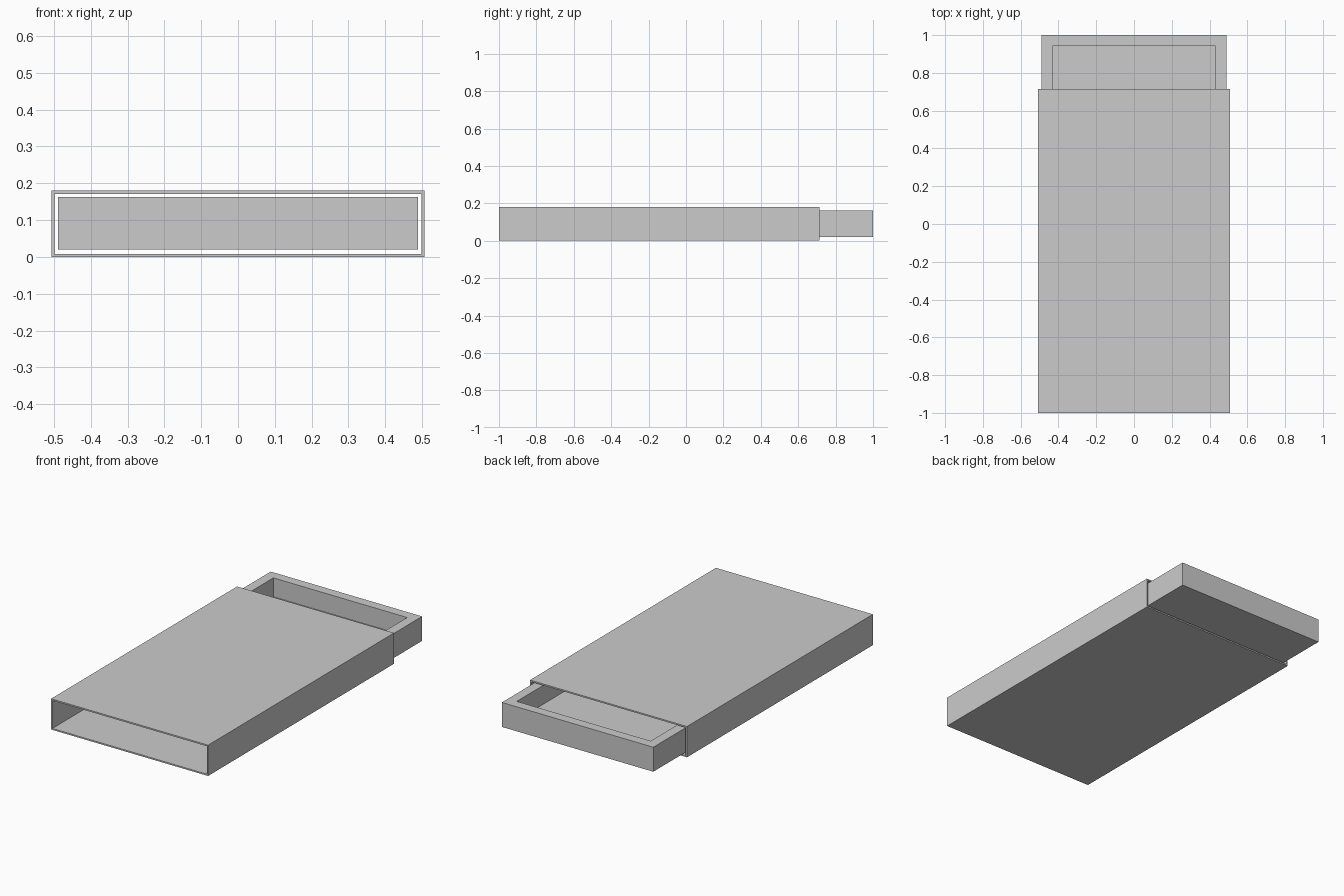
import bpy
import bmesh
from mathutils import Matrix, Vector

old = bpy.data.objects.get("Cube")
if old:
    bpy.data.objects.remove(old, do_unlink=True)

card = bpy.data.materials.new("plain_grey_card")
card.use_nodes = True
GREY = (0.6, 0.6, 0.6, 1.0)
card.diffuse_color = GREY
card.node_tree.nodes["Principled BSDF"].inputs["Base Color"].default_value = GREY


def new_box(low, high):
    """Return a bmesh box spanning two opposite corners."""
    low, high = Vector(low), Vector(high)
    bm = bmesh.new()
    matrix = Matrix.Translation((low + high) / 2) @ Matrix.Diagonal((*(high - low), 1))
    bmesh.ops.create_cube(bm, size=1, matrix=matrix)
    bm.normal_update()
    return bm


def finish(bm, name):
    bmesh.ops.recalc_face_normals(bm, faces=bm.faces)
    mesh = bpy.data.meshes.new(name)
    bm.to_mesh(mesh)
    bm.free()
    mesh.materials.append(card)
    obj = bpy.data.objects.new(name, mesh)
    bpy.context.collection.objects.link(obj)
    return obj


# Outer sleeve: a thin-walled box open at both ends
bm = new_box((-0.507, -1, 0), (0.507, 0.715, 0.18))
ends = [f for f in bm.faces if abs(f.normal.y) > 0.9]
bmesh.ops.inset_individual(bm, faces=ends, thickness=0.012)
rims = list({e for f in ends for e in f.edges})
bmesh.ops.delete(bm, geom=ends, context="FACES_ONLY")
bmesh.ops.bridge_loops(bm, edges=rims)
finish(bm, "sleeve")

# Sliding tray: thick walls around a recessed floor, pushed out at the back
bm = new_box((-0.489, -0.715, 0.02), (0.489, 1, 0.163))
top = [f for f in bm.faces if f.normal.z > 0.9]
bmesh.ops.inset_individual(bm, faces=top, thickness=0.08)
floor = bmesh.ops.extrude_face_region(bm, geom=top)["geom"]
bmesh.ops.translate(bm, vec=(0, 0, -0.11),
                    verts=[v for v in floor if isinstance(v, bmesh.types.BMVert)])
bmesh.ops.delete(bm, geom=top, context="FACES_ONLY")
finish(bm, "tray")
